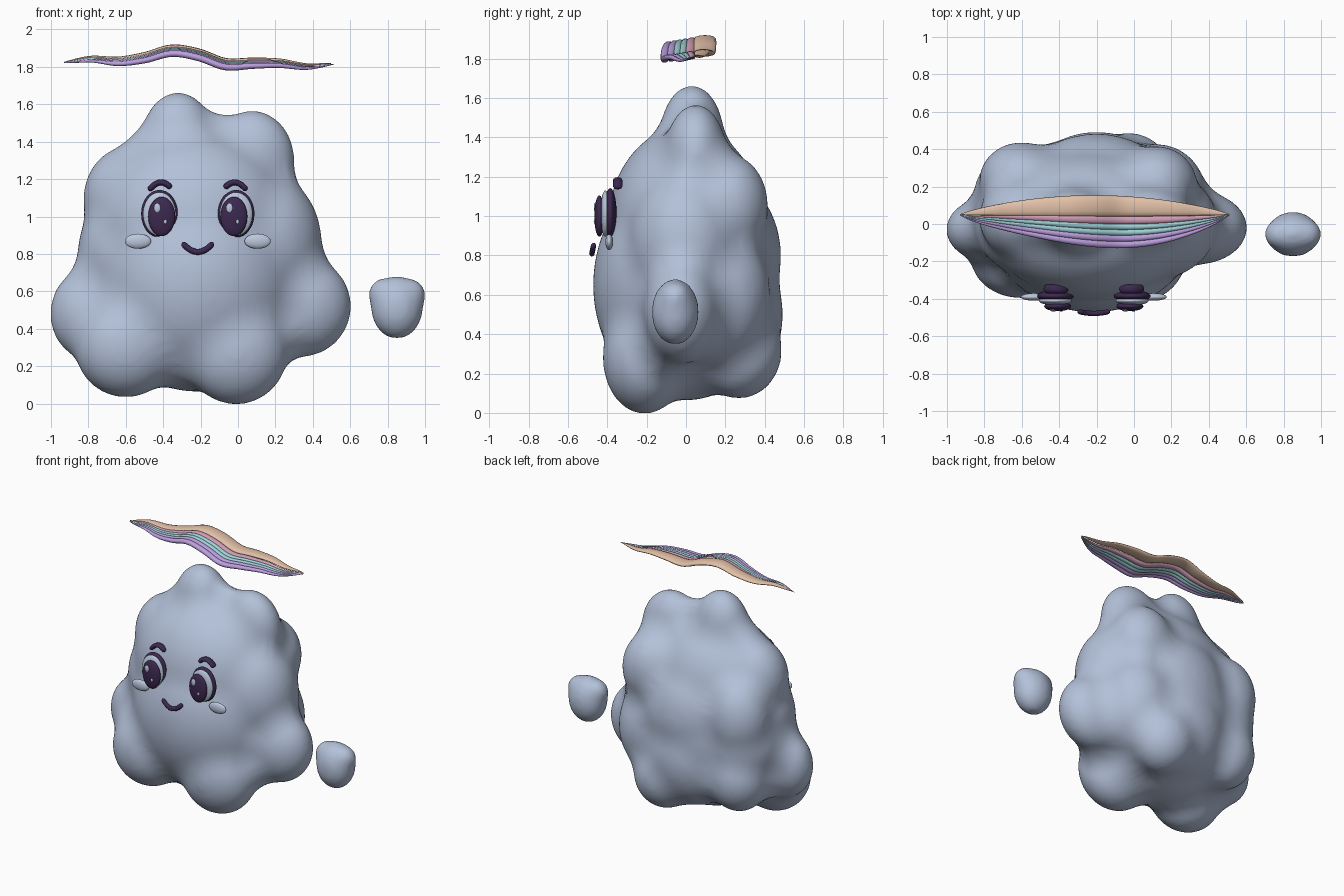
import bpy
import bmesh
import math
from mathutils import Matrix, Vector

default = bpy.data.objects.get("Cube")
if default:
    bpy.data.objects.remove(default, do_unlink=True)


def material(name, *rgb):
    mat = bpy.data.materials.new(name)
    mat.use_nodes = True
    mat.diffuse_color = (*rgb, 1)
    for node in mat.node_tree.nodes:
        if node.type == 'BSDF_PRINCIPLED':
            node.inputs["Base Color"].default_value = (*rgb, 1)
            node.inputs["Roughness"].default_value = 0.7
    return mat


cloud = material("cloud blue grey", .45, .53, .69)
pale = material("pale eye white", .50, .575, .72)
dark = material("dark plum", .045, .022, .08)
tan = material("ribbon tan", .76, .53, .39)
pink = material("ribbon pink", .64, .34, .47)
teal = material("ribbon teal", .35, .64, .67)
purple = material("ribbon purple", .50, .35, .73)


def finish(name, bm, mat):
    """Turn a bmesh into a smooth shaded object."""
    bmesh.ops.recalc_face_normals(bm, faces=bm.faces)
    for face in bm.faces:
        face.smooth = True
    mesh = bpy.data.meshes.new(name)
    bm.to_mesh(mesh)
    bm.free()
    mesh.materials.append(mat)
    obj = bpy.data.objects.new(name, mesh)
    bpy.context.collection.objects.link(obj)
    return obj


def ellipsoids(name, mat, lobes, detail=4):
    """One object made of ellipsoids given as centre and radii."""
    bm = bmesh.new()
    for x, y, z, rx, ry, rz in lobes:
        place = Matrix.Translation((x, y, z)) @ Matrix.Diagonal((rx, ry, rz, 1))
        bmesh.ops.create_icosphere(bm, subdivisions=detail, radius=1, matrix=place)
    return finish(name, bm, mat)


def melt(obj, fillet):
    """Swell, fuse, soften and shrink back, so creases fill with a soft fillet."""
    def displace(name, strength):
        mod = obj.modifiers.new(name, 'DISPLACE')
        mod.strength = strength
        mod.mid_level = 0

    def soften(name, rounds):
        mod = obj.modifiers.new(name, 'SMOOTH')
        mod.factor = 0.5
        mod.iterations = rounds

    displace("swell", fillet)
    fuse = obj.modifiers.new("fuse", 'REMESH')
    fuse.mode = 'VOXEL'
    fuse.voxel_size = .02
    fuse.use_smooth_shade = True
    soften("soften", 30)
    displace("shrink", -fillet)
    soften("polish", 12)


def sweep(name, mat, path, size, steps, sides=12):
    """Tube along path(t); size(t) gives half extents along y and across."""
    bm = bmesh.new()
    rings = []
    for i in range(steps + 1):
        t = i / steps
        centre = path(t)
        along = (path(min(1, t + .01)) - path(max(0, t - .01))).normalized()
        depth = Vector((0, 1, 0))
        across = along.cross(depth).normalized()
        a, b = size(t)
        ring = []
        for k in range(sides):
            angle = math.tau * k / sides
            offset = depth * a * math.cos(angle) + across * b * math.sin(angle)
            ring.append(bm.verts.new(centre + offset))
        rings.append(ring)
    for first, second in zip(rings, rings[1:]):
        for k in range(sides):
            j = (k + 1) % sides
            bm.faces.new((first[k], first[j], second[j], second[k]))
    bm.faces.new(rings[0])
    bm.faces.new(rings[-1])
    return finish(name, bm, mat)


# Cloud body: cores, top peaks, shoulders, waist, side lobes, feet and back
body = ellipsoids("cloud_body", cloud, [
    (-.22, 0, .65, .56, .475, .59),
    (-.24, 0, .95, .55, .4, .51),
    (-.32, .03, 1.4, .2, .165, .267),
    (.075, .05, 1.3, .23, .16, .27),
    (-.45, .02, 1.25, .2, .18, .23),
    (-.58, .03, 1.09, .25, .23, .29),
    (.115, .21, 1.05, .225, .21, .27),
    (-.6, .23, .87, .23, .21, .3),
    (.1, 0, .86, .35, .3, .4),
    (-.55, .01, .8, .31, .29, .36),
    (-.79, -.03, .48, .217, .17, .25),
    (.33, -.02, .52, .278, .2, .275),
    (-.01, -.21, .28, .28, .215, .288),
    (-.6, -.18, .305, .275, .22, .275),
    (-.2, .2, .5, .37, .295, .38),
    (-.03, .27, .32, .23, .22, .25),
    (-.6, .23, .43, .22, .21, .25),
    (-.2, .15, .8, .42, .335, .42),
    (-.58, .14, .66, .28, .28, .32),
    (.12, .15, .6, .27, .28, .36),
])
melt(body, .1)

# Small loose puff beside the body
puff = ellipsoids("small_puff", cloud, [
    (.85, -.055, .513, .142, .124, .172),
    (.786, -.055, .585, .092, .085, .09),
    (.914, -.055, .582, .092, .085, .09),
])
melt(puff, .08)

# Face, mirrored about its own centre line
MID = -.215


def line_size(radius, depth):
    """Even thickness with rounded ends."""
    def size(t):
        r = max(.15, math.sqrt(1 - abs(2 * t - 1) ** 16))
        return depth * r, radius * r
    return size


for side, sign in (("right", -1), ("left", 1)):
    eye = MID + sign * .205
    iris = eye - sign * .012
    ellipsoids(side + "_eye_rim", dark, [(eye, -.385, 1.015, .098, .032, .127)])
    ellipsoids(side + "_eye_white", pale, [(eye, -.41, 1.013, .088, .025, .117)])
    ellipsoids(side + "_iris", dark, [(iris, -.44, 1.0, .072, .026, .105)])
    ellipsoids(side + "_eye_glints", pale, [
        (iris - .023, -.46, 1.045, .018, .008, .026),
        (iris + .019, -.463, .972, .009, .006, .012),
    ], 3)
    ellipsoids(side + "_cheek", pale, [(MID + sign * .32, -.39, .868, .07, .02, .04)])

    def brow_path(t, x=eye - sign * .003, s=sign):
        u = 2 * t - 1
        return Vector((x + .06 * u, -.347, 1.182 - .037 * u * u - .006 * s * u))

    sweep(side + "_brow", dark, brow_path, line_size(.016, .024), 32)


def mouth_path(t):
    u = 2 * t - 1
    return Vector((MID + .083 * u, -.478 + .01 * u * u, .811 + .05 * u * u))


sweep("smile", dark, mouth_path, line_size(.016, .014), 32)

# Wavy ribbon: tapered strands lying side by side above the body
WAVE = [1.825, 1.842, 1.83, 1.85, 1.887, 1.865, 1.815, 1.82, 1.82, 1.802, 1.815]


def wave(t):
    """Smooth curve through the evenly spaced wave heights."""
    last = len(WAVE) - 1
    s = t * last
    i = min(int(s), last - 1)
    f = s - i
    p, q, r, w = (WAVE[max(0, min(last, i + k))] for k in (-1, 0, 1, 2))
    return q + f / 2 * (r - p + f * (2 * p - 5 * q + 4 * r - w + f * (3 * (q - r) + w - p)))


def strand(name, mat, y, half):
    def taper(t):
        return max(.03, math.sin(math.pi * t) ** .75)

    def path(t):
        rise = taper(t)
        bend = (.1 - y) * .1 * math.sin(math.tau * t)
        return Vector((-.93 + 1.44 * t, .05 + (y - .05) * rise + bend,
                       wave(t) + .16 * y * math.sqrt(rise)))

    sweep(name, mat, path, lambda t: (half * taper(t), .018 * taper(t)), 60)


strand("ribbon_tan", tan, .097, .057)
strand("ribbon_pink", pink, .025, .025)
for n in range(2):
    strand("ribbon_teal_%d" % (n + 1), teal, -.01 - .03 * n, .019)
    strand("ribbon_purple_%d" % (n + 1), purple, -.07 - .033 * n, .021)
